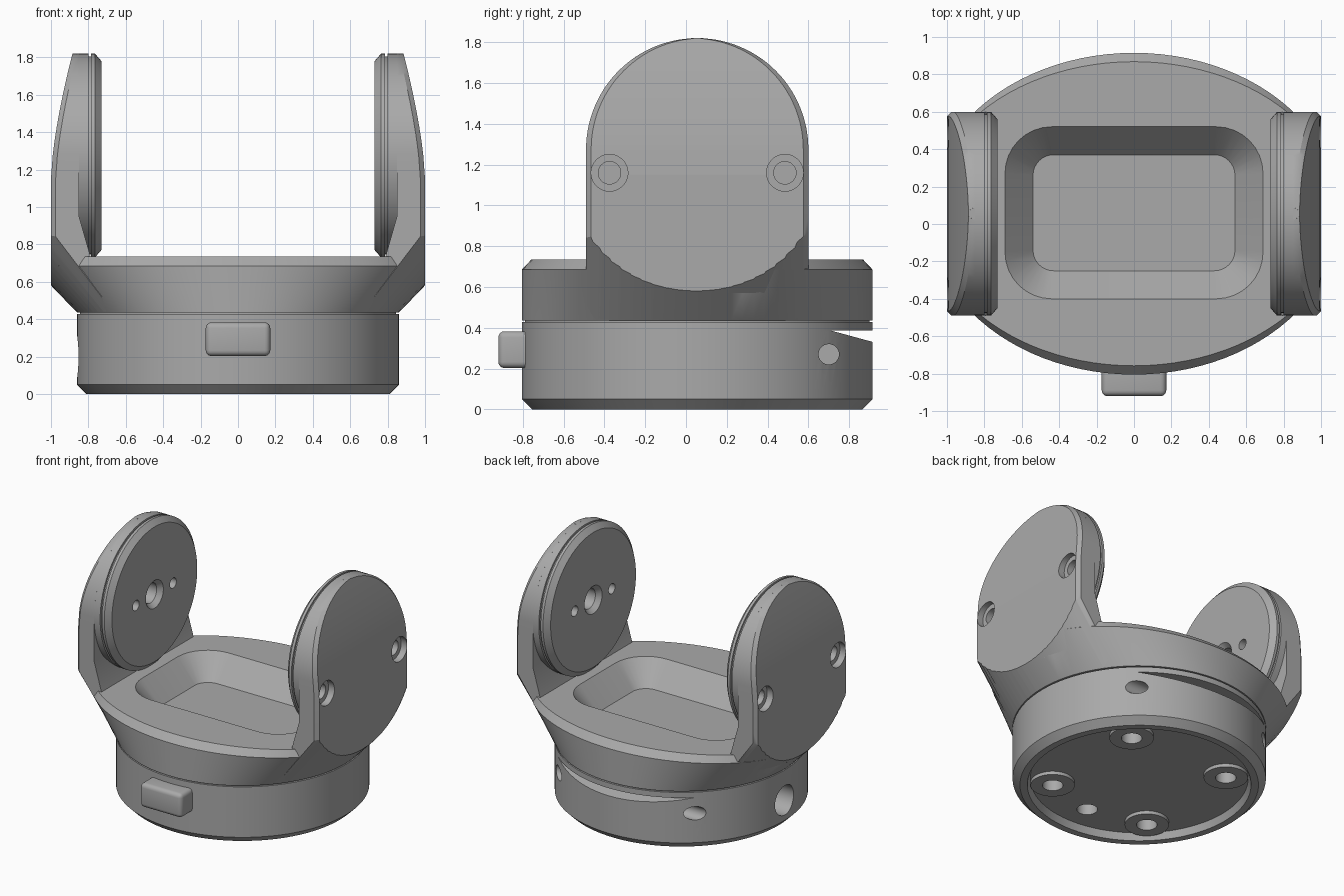
import bpy, bmesh, math
from mathutils import Matrix, Vector

if "Cube" in bpy.data.objects:
    bpy.data.objects.remove(bpy.data.objects["Cube"])

CY = 0.055      # y of the turning axis
R = 0.86        # base radius
HUB_Z = 1.275   # height of the arm pivots
ARM_R = 0.545   # arm half width
SEG = 96

grey = bpy.data.materials.new("grey plastic")
grey.use_nodes = True
grey.diffuse_color = (0.4, 0.4, 0.4, 1)
grey.node_tree.nodes["Principled BSDF"].inputs["Base Color"].default_value = (0.4, 0.4, 0.4, 1)


def finish(name, bm):
    bmesh.ops.recalc_face_normals(bm, faces=bm.faces)
    mesh = bpy.data.meshes.new(name)
    bm.to_mesh(mesh)
    bm.free()
    mesh.materials.append(grey)
    obj = bpy.data.objects.new(name, mesh)
    bpy.context.collection.objects.link(obj)
    return obj


def loft(name, rings):
    """Skin a stack of closed rings and cap both ends."""
    bm = bmesh.new()
    rows = [[bm.verts.new(p) for p in ring] for ring in rings]
    n = len(rows[0])
    for a, b in zip(rows, rows[1:]):
        for i in range(n):
            j = (i + 1) % n
            bm.faces.new((a[i], a[j], b[j], b[i]))
    bm.faces.new(rows[0])
    bm.faces.new(rows[-1])
    return finish(name, bm)


def lathe(name, profile, centre, axis="Z"):
    """Rings of (radius, distance along axis)."""
    turn = Matrix.Rotation(math.pi / 2, 3, "Y") if axis == "X" else Matrix.Identity(3)
    angles = [math.tau * i / SEG for i in range(SEG)]
    return loft(name, [[Vector(centre) + turn @ Vector((r * math.cos(a), r * math.sin(a), h))
                        for a in angles] for r, h in profile])


def activate(obj):
    bpy.ops.object.select_all(action="DESELECT")
    obj.select_set(True)
    bpy.context.view_layer.objects.active = obj


def boolean(obj, tool, operation="DIFFERENCE"):
    mod = obj.modifiers.new("cut", "BOOLEAN")
    mod.operation, mod.object, mod.solver = operation, tool, "EXACT"
    activate(obj)
    bpy.ops.object.modifier_apply(modifier=mod.name)
    bpy.data.objects.remove(tool)


def drill(obj, profile, centre, axis="Z"):
    boolean(obj, lathe("cutter", profile, centre, axis), "DIFFERENCE")


def smooth(obj):
    activate(obj)
    bpy.ops.object.shade_smooth_by_angle(angle=math.radians(28))


def mirror(obj):
    mod = obj.modifiers.new("mirror", "MIRROR")
    mod.use_mirror_merge = False
    activate(obj)
    bpy.ops.object.modifier_apply(modifier=mod.name)


def oval(z, inset=0.0, limit=9.0):
    """Ring that widens in x with height."""
    wide = R * (1 + 1.118 * (z - 0.435)) - inset
    pts = []
    for i in range(SEG):
        a = math.tau * i / SEG
        x = max(-limit, min(limit, wide * math.cos(a)))
        pts.append((x, CY + (R - inset) * math.sin(a), z))
    return pts


# Base drum with a shallow recess underneath
base = lathe("base_drum", [(0.02, 0.05), (0.74, 0.05), (0.76, 0), (0.81, 0), (R, 0.05),
                           (R, 0.39), (0.02, 0.39)], (0, CY, 0))
# Sloped gap at the back of the drum
boolean(base, loft("cutter", [[(x, 0.69, 0.392), (x, 1.0, 0.308), (x, 1.0, 0.5), (x, 0.69, 0.5)]
                              for x in (-1, 1)]))
for side in (-1, 1):
    drill(base, [(0.05, -0.25), (0.05, 0.25)], (side * 0.65, 0.70, 0.27), "X")
drill(base, [(0.11, -0.2), (0.11, 0.2)], (-0.8, CY, 0.2), "X")

# Screw holes and their pads in the underside
spots = [(math.radians(45 + 90 * k), 0.59) for k in range(4)]
for a, r in spots + [(-math.pi / 2, 0.55)]:
    spot = (r * math.cos(a), CY + r * math.sin(a), 0)
    hole = [(0.07, -0.1), (0.07, 0.16)]
    drill(base, hole, spot)
    if r > 0.56:
        pad = lathe("screw_pad", [(0.15, 0.025), (0.15, 0.05)], spot)
        drill(pad, hole, spot)
        smooth(pad)
smooth(base)

# Turntable lip and the thin groove above it
smooth(lathe("turntable_lip", [(0.84, 0.388), (R, 0.388), (R, 0.428), (0.845, 0.428), (0.845, 0.45)],
             (0, CY, 0)))

# Flared tray with a rounded pocket
tray = loft("flared_tray", [oval(0.437), oval(0.57, 0, 0.99), oval(0.685, 0, 0.99),
                            oval(0.735, 0.047, 0.99)])


def pocket_ring(t):
    hx, hy, r = 0.54 + 0.15 * t, 0.31 + 0.15 * t, 0.11 + 0.14 * t
    pts = []
    for k, (sx, sy) in enumerate(((1, 1), (-1, 1), (-1, -1), (1, -1))):
        for i in range(9):
            a = math.pi / 2 * (k + i / 8)
            pts.append((sx * (hx - r) + r * math.cos(a), 0.06 + sy * (hy - r) + r * math.sin(a),
                        0.565 + 0.17 * t))
    return pts


boolean(tray, loft("cutter", [pocket_ring(0), pocket_ring(1.4)]))
smooth(tray)


# Side arms: sections stacked in z, rounded top, outer face leaning in above
def arm_section(z):
    w = ARM_R
    if z > HUB_Z:
        w = math.sqrt(max(ARM_R ** 2 - (z - HUB_Z) ** 2, 0.0009))
    t = max(0, z - 1.15) / 0.67
    outer = 1.0 - 0.115 * t ** 1.5
    inner = 0.85 if z > 0.95 else 0.85 - 0.285 * (0.95 - z)
    c = min(0.025, w * 0.5)
    half = [(inner, w), (outer - 0.025, w), (outer, w - c)]
    return [(x, CY - y, z) for x, y in half] + [(x, CY + y, z) for x, y in reversed(half)]


heights = [0.44, 0.74, 0.95, 1.15]
heights += [HUB_Z + ARM_R * math.sin(math.pi / 2 * i / 28) for i in range(29)]
arm = loft("side_arms", [arm_section(z) for z in heights])
boolean(arm, loft("cutter", [oval(0.436), oval(1.9)]), "INTERSECT")
for side in (-1, 1):
    drill(arm, [(0.055, -0.2), (0.055, -0.05), (0.09, -0.05), (0.09, 0.1)],
          (1.0, CY + side * 0.43, 1.16), "X")
mirror(arm)
smooth(arm)

# Pivot discs on the inner faces of the arms
disc = lathe("pivot_discs", [(0.02, 0.73), (0.505, 0.73), (ARM_R, 0.765), (ARM_R, 0.785),
                             (0.53, 0.785), (0.53, 0.80), (ARM_R, 0.80), (ARM_R, 0.855),
                             (0.02, 0.855)], (0, CY, HUB_Z), "X")
drill(disc, [(0.12, 0.71), (0.075, 0.765), (0.075, 0.84)], (0, CY, HUB_Z), "X")
for side in (-1, 1):
    drill(disc, [(0.038, 0.7), (0.038, 0.82)], (0, CY + side * 0.22, HUB_Z), "X")
mirror(disc)
smooth(disc)

# Release button on the front
bm = bmesh.new()
bmesh.ops.create_cube(bm, size=1)
bmesh.ops.transform(bm, matrix=Matrix.Translation((0, -0.81, 0.293))
                    @ Matrix.Diagonal((0.345, 0.22, 0.18, 1)), verts=bm.verts)
bmesh.ops.bevel(bm, geom=list(bm.edges), offset=0.03, segments=4, profile=0.5, affect="EDGES")
smooth(finish("front_button", bm))
